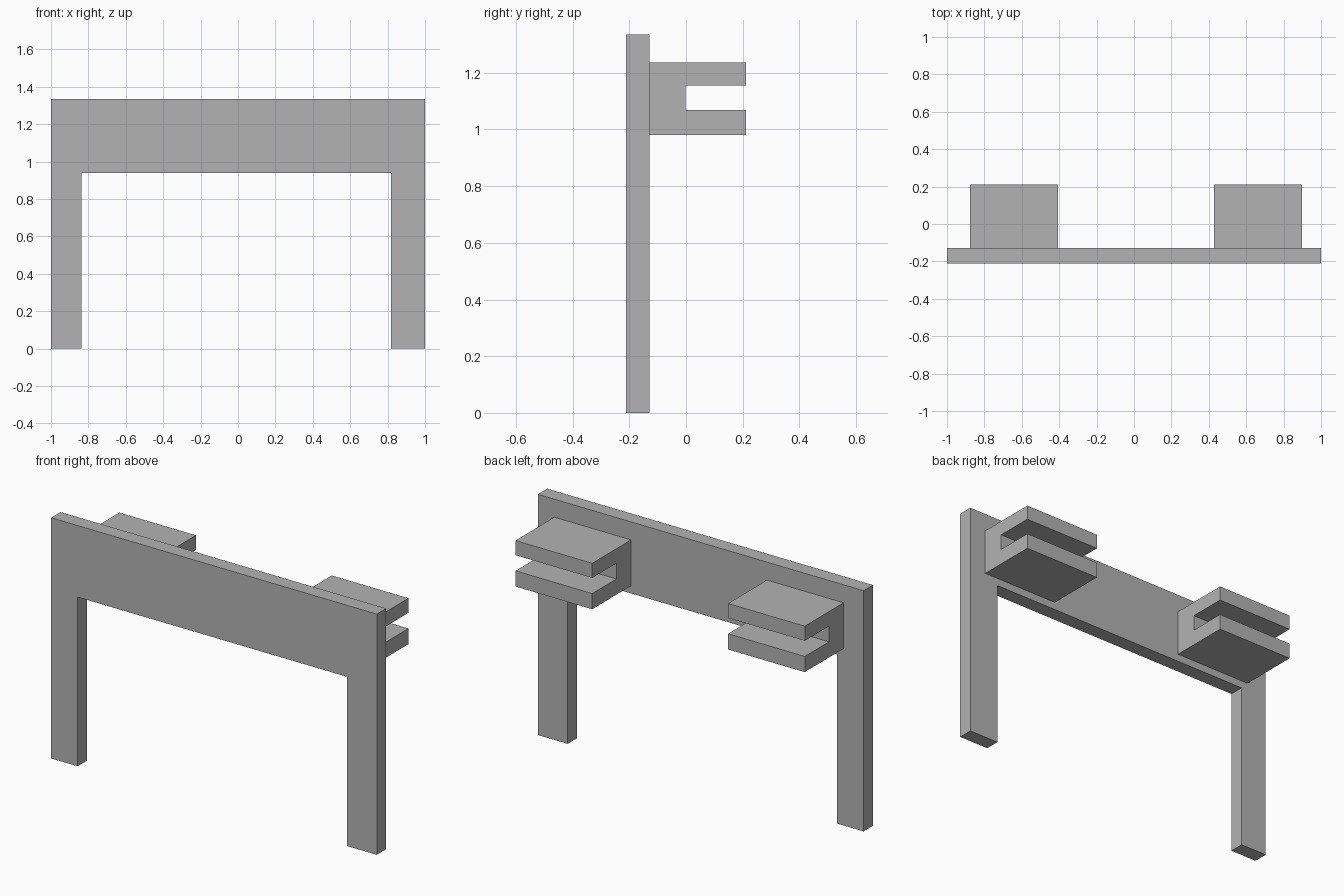
import bpy
import bmesh
from mathutils import Vector

cube = bpy.data.objects.get("Cube")
if cube:
    bpy.data.objects.remove(cube, do_unlink=True)

grey = bpy.data.materials.new("plain grey")
grey.use_nodes = True
colour = (0.45, 0.45, 0.45, 1)
grey.diffuse_color = colour
grey.node_tree.nodes["Principled BSDF"].inputs["Base Color"].default_value = colour


def extrude_profile(name, points, sweep):
    """Extrude a closed outline along the sweep vector into a solid."""
    bm = bmesh.new()
    face = bm.faces.new([bm.verts.new(p) for p in points])
    result = bmesh.ops.extrude_face_region(bm, geom=[face], use_keep_orig=True)
    moved = [g for g in result["geom"] if isinstance(g, bmesh.types.BMVert)]
    bmesh.ops.translate(bm, verts=moved, vec=Vector(sweep))
    bmesh.ops.recalc_face_normals(bm, faces=bm.faces)
    mesh = bpy.data.meshes.new(name)
    bm.to_mesh(mesh)
    bm.free()
    mesh.materials.append(grey)
    obj = bpy.data.objects.new(name, mesh)
    bpy.context.collection.objects.link(obj)
    return obj


# Upright frame: wide beam with two legs, cut from one board
FRONT, BOARD_BACK, TOP, BEAM_BOTTOM = -0.211, -0.129, 1.336, 0.939
LEG_RIGHT, LEG_LEFT = -0.837, 0.817
outline = [(-1, 0), (LEG_RIGHT, 0), (LEG_RIGHT, BEAM_BOTTOM), (LEG_LEFT, BEAM_BOTTOM),
           (LEG_LEFT, 0), (1, 0), (1, TOP), (-1, TOP)]
extrude_profile("frame", [(x, FRONT, z) for x, z in outline], (0, BOARD_BACK - FRONT, 0))

# Two slotted brackets on the back of the beam
END, SLOT = 0.211, -0.001
LOW, SLOT_LOW, SLOT_HIGH, HIGH = 0.981, 1.068, 1.155, 1.236
bracket = [(BOARD_BACK, LOW), (END, LOW), (END, SLOT_LOW), (SLOT, SLOT_LOW),
           (SLOT, SLOT_HIGH), (END, SLOT_HIGH), (END, HIGH), (BOARD_BACK, HIGH)]
for name, start in (("right_bracket", -0.877), ("left_bracket", 0.428)):
    extrude_profile(name, [(start, y, z) for y, z in bracket], (0.471, 0, 0))
